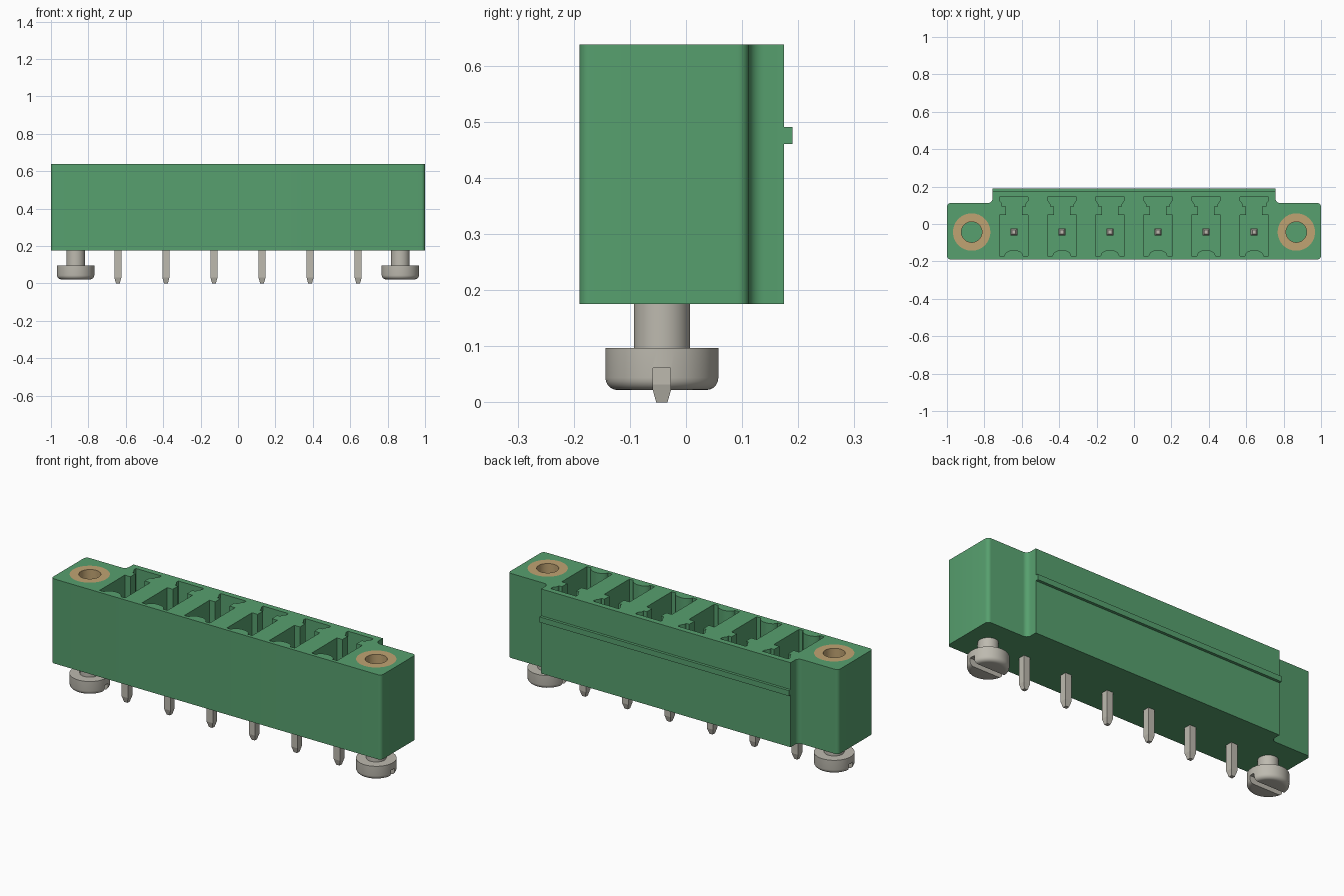
import bpy, bmesh, math
from mathutils import Vector

if "Cube" in bpy.data.objects:
    bpy.data.objects.remove(bpy.data.objects["Cube"], do_unlink=True)


def material(name, rgb, rough=0.5):
    m = bpy.data.materials.new(name)
    m.use_nodes = True
    m.diffuse_color = (*rgb, 1)
    bsdf = m.node_tree.nodes["Principled BSDF"]
    bsdf.inputs["Base Color"].default_value = (*rgb, 1)
    bsdf.inputs["Roughness"].default_value = rough
    return m


GREEN = material("green plastic", (0.095, 0.35, 0.157))
BRASS = material("brass", (0.53, 0.37, 0.17))
STEEL = material("tinned metal", (0.51, 0.49, 0.43))

BOTTOM, TOP = 0.175, 0.638
AXIS_Y = -0.043
SCREW_X = 0.868
PITCH, COUNT = 0.257, 6


def finish(name, bm, mat):
    bmesh.ops.remove_doubles(bm, verts=bm.verts, dist=1e-5)
    bmesh.ops.recalc_face_normals(bm, faces=bm.faces)
    me = bpy.data.meshes.new(name)
    bm.to_mesh(me)
    bm.free()
    me.materials.append(mat)
    ob = bpy.data.objects.new(name, me)
    bpy.context.collection.objects.link(ob)
    return ob


def prism(name, pts, z0, z1, mat):
    """Extrude a plan outline from z0 to z1."""
    bm = bmesh.new()
    face = bm.faces.new([bm.verts.new((x, y, z0)) for x, y in pts])
    new = bmesh.ops.extrude_face_region(bm, geom=[face])["geom"]
    bmesh.ops.translate(bm, vec=(0, 0, z1 - z0),
                        verts=[v for v in new if isinstance(v, bmesh.types.BMVert)])
    return finish(name, bm, mat)


def box(name, x0, x1, y0, y1, z0, z1, mat):
    return prism(name, [(x0, y0), (x1, y0), (x1, y1), (x0, y1)], z0, z1, mat)


def lathe(name, profile, x, y, sides, mat):
    """Spin a closed (radius, z) outline around a vertical axis at x, y."""
    bm = bmesh.new()
    rings = []
    for i in range(sides):
        a = 2 * math.pi * (i + 0.5) / sides
        rings.append([bm.verts.new((x + r * math.cos(a), y + r * math.sin(a), z))
                      for r, z in profile])
    n = len(profile)
    for i in range(sides):
        a, b = rings[i], rings[(i + 1) % sides]
        for j in range(n):
            k = (j + 1) % n
            if profile[j][0] == 0 and profile[k][0] == 0:
                continue
            bm.faces.new((a[j], b[j], b[k], a[k]))
    return finish(name, bm, mat)


def cut(ob, cutters):
    """Subtract the cutters, apply the result and remove them."""
    for c in cutters:
        mod = ob.modifiers.new("cut", "BOOLEAN")
        mod.operation, mod.solver, mod.object = "DIFFERENCE", "EXACT", c
    deps = bpy.context.evaluated_depsgraph_get()
    me = bpy.data.meshes.new_from_object(ob.evaluated_get(deps))
    ob.modifiers.clear()
    ob.data = me
    for c in cutters:
        bpy.data.objects.remove(c, do_unlink=True)


def smooth(ob):
    bpy.ops.object.select_all(action="DESELECT")
    ob.select_set(True)
    bpy.context.view_layer.objects.active = ob
    bpy.ops.object.shade_smooth_by_angle(angle=math.radians(30))


def arc(cx, cy, r, a0, a1, n=6):
    return [(cx + r * math.cos(math.radians(a0 + (a1 - a0) * i / n)),
             cy + r * math.sin(math.radians(a0 + (a1 - a0) * i / n))) for i in range(n + 1)]


# Housing outline: rounded ears and a raised rear wall joined by a fillet
half = (arc(0.98, -0.17, 0.02, -90, 0) + arc(0.98, 0.092, 0.02, 0, 90)
        + arc(0.782, 0.138, 0.026, 270, 180) + [(0.756, 0.175)])
outline = half + [(-x, y) for x, y in reversed(half)]
housing = prism("housing", outline, BOTTOM, TOP, GREEN)

# Contact pockets: rectangle with an arched front wall, neck and dovetail key slot
side = [(0.05, -0.17), (0.077, -0.17), (0.077, 0.048), (0.043, 0.048), (0.043, 0.094),
        (0.062, 0.094), (0.062, 0.106), (0.077, 0.128), (0.077, 0.144)]
arch = [(0.05 * math.cos(t), -0.17 + 0.031 * math.sin(t))
        for t in (math.pi * i / 10 for i in range(1, 10))]
pocket = side + [(-x, y) for x, y in reversed(side)] + arch[::-1]
pin_xs = [(i - (COUNT - 1) / 2) * PITCH for i in range(COUNT)]
cutters = [prism("pocket_cutter", [(x + px, y) for px, y in pocket], 0.25, TOP + 0.05, GREEN)
           for x in pin_xs]

# Bores for the threaded inserts
for s in (-1, 1):
    cutters.append(lathe("bore_cutter", [(0, 0.33), (0.1, 0.33), (0.1, TOP + 0.05),
                                         (0, TOP + 0.05)], s * SCREW_X, AXIS_Y, 40, GREEN))
cut(housing, cutters)
smooth(housing)

# Latching ridge along the rear wall
box("latch_ridge", -0.756, 0.756, 0.17, 0.19, 0.461, 0.491, GREEN)

# Contact pins: square section with tapered ends
d = math.sqrt(2)
for i, x in enumerate(pin_xs):
    lathe(f"contact_pin_{i + 1}", [(0, 0), (0.010 * d, 0), (0.019 * d, 0.032),
                                   (0.019 * d, 0.52), (0.010 * d, 0.55), (0, 0.55)],
          x, AXIS_Y, 4, STEEL)

# Threaded inserts and slotted screws at both ends
head_edge = [(0.079 + 0.022 * math.sin(t), 0.044 - 0.022 * math.cos(t))
             for t in (math.pi / 2 * i / 5 for i in range(6))]
for label, s in (("right", -1), ("left", 1)):
    x = s * SCREW_X
    insert = lathe(f"threaded_insert_{label}", [(0.055, 0.33), (0.1, 0.33), (0.1, TOP),
                                                (0.055, TOP)], x, AXIS_Y, 40, BRASS)
    smooth(insert)
    screw = lathe(f"screw_{label}", [(0, 0.022)] + head_edge
                  + [(0.101, 0.097), (0.05, 0.097), (0.05, 0.18), (0, 0.18)],
                  x, AXIS_Y, 40, STEEL)
    cut(screw, [box("slot_cutter", x - 0.15, x + 0.15, AXIS_Y - 0.0155, AXIS_Y + 0.0155,
                    0, 0.061, STEEL)])
    smooth(screw)
